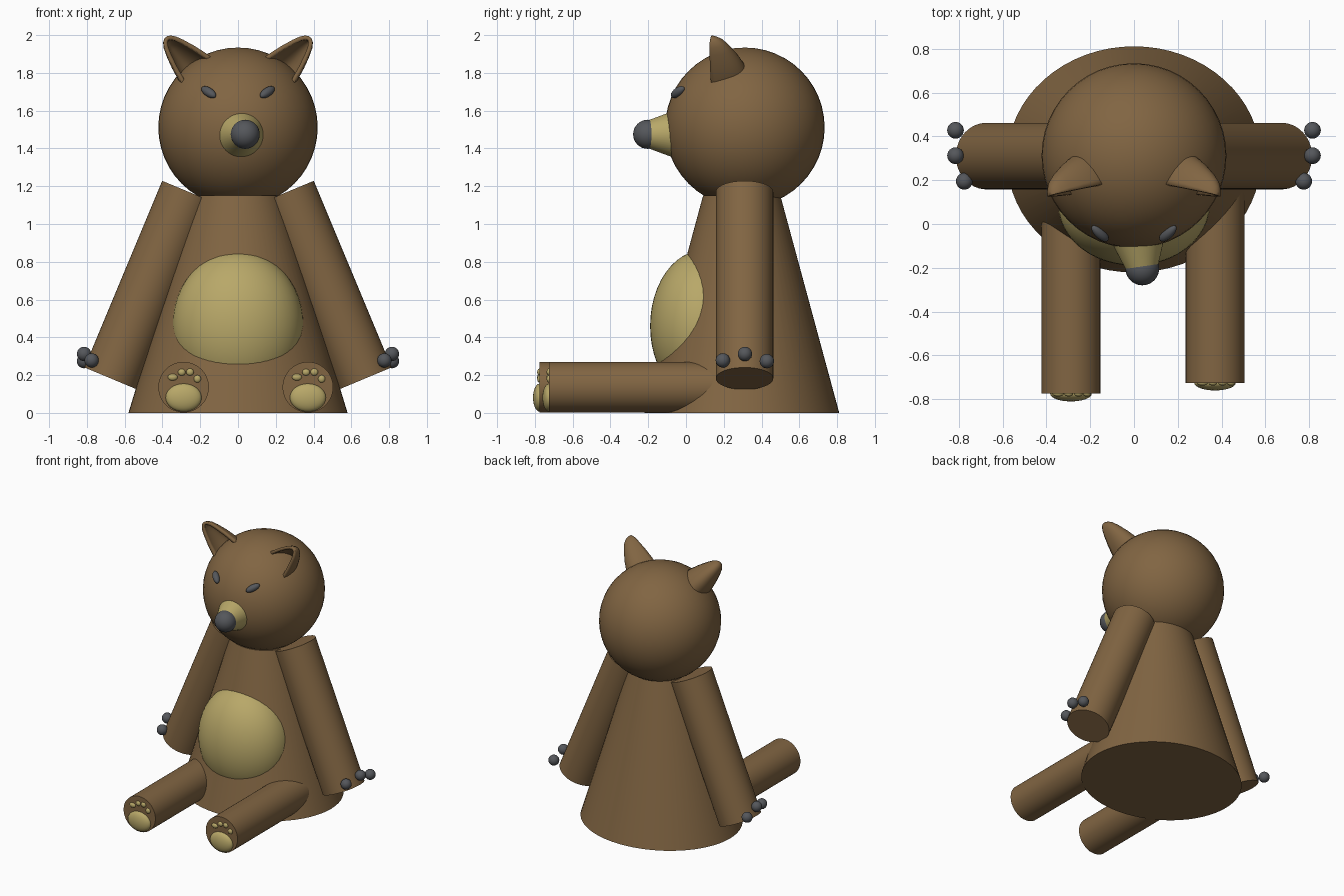
import bpy, bmesh, math
from mathutils import Vector, Matrix

if "Cube" in bpy.data.objects:
    bpy.data.objects.remove(bpy.data.objects["Cube"])


def material(name, rgb):
    m = bpy.data.materials.new(name)
    m.diffuse_color = (*rgb, 1)
    m.use_nodes = True
    m.node_tree.nodes["Principled BSDF"].inputs["Base Color"].default_value = m.diffuse_color
    return m


BROWN = material("brown", (0.22, 0.13, 0.055))
BEIGE = material("beige", (0.48, 0.39, 0.14))
DARK = material("dark_grey", (0.09, 0.095, 0.105))


def finish(name, bm, mat, mirror=False, shell=0):
    me = bpy.data.meshes.new(name)
    bm.to_mesh(me)
    bm.free()
    ob = bpy.data.objects.new(name, me)
    bpy.context.collection.objects.link(ob)
    me.materials.append(mat)
    if shell:
        s = ob.modifiers.new("shell", 'SOLIDIFY')
        s.thickness, s.offset = shell, -1
    if mirror:
        m = ob.modifiers.new("mirror", 'MIRROR')
        m.use_mirror_merge = False
    bpy.ops.object.select_all(action='DESELECT')
    ob.select_set(True)
    bpy.context.view_layer.objects.active = ob
    bpy.ops.object.shade_smooth_by_angle(angle=math.radians(35))
    return ob


def add_ball(bm, centre, radii, rot=Matrix(), seg=24):
    mat = Matrix.Translation(centre) @ rot @ Matrix.Diagonal((*radii, 1))
    bmesh.ops.create_uvsphere(bm, u_segments=seg, v_segments=seg // 2,
                              radius=1, matrix=mat)


def add_tube(bm, p0, p1, r0, r1, scale=(1, 1, 1), seg=48):
    p0, p1 = Vector(p0), Vector(p1)
    rot = (p1 - p0).to_track_quat('Z', 'Y').to_matrix().to_4x4()
    mat = Matrix.Translation((p0 + p1) / 2) @ rot @ Matrix.Diagonal((*scale, 1))
    bmesh.ops.create_cone(bm, cap_ends=True, segments=seg, radius1=r0,
                          radius2=r1, depth=(p1 - p0).length, matrix=mat)


def ball(name, mat, centre, radii, rot=Matrix(), seg=48, mirror=False):
    bm = bmesh.new()
    add_ball(bm, centre, radii, rot, seg)
    return finish(name, bm, mat, mirror)


def tube(name, mat, *args, mirror=False, **kw):
    bm = bmesh.new()
    add_tube(bm, *args, **kw)
    return finish(name, bm, mat, mirror)


# Body, belly patch and head
bm = bmesh.new()
bmesh.ops.create_cone(bm, cap_ends=True, segments=64, radius1=0.58, radius2=0.23,
                      depth=1.15, matrix=Matrix.Translation((0, 0.295, 0.575))
                      @ Matrix.Diagonal((1, 0.89, 1, 1)))
finish("body", bm, BROWN)
ball("belly", BEIGE, (0, 0.09, 0.46), (0.347, 0.28, 0.4))
ball("head", BROWN, (0, 0.312, 1.512), (0.422, 0.422, 0.422))

# Snout, nose and slanted eyes
tube("snout", BEIGE, (0.01, 0.0, 1.475), (0.037, -0.2, 1.475), 0.148, 0.074)
ball("nose", DARK, (0.038, -0.203, 1.475), (0.077, 0.077, 0.077), seg=32)
eye_rot = Vector((-0.6, 0.55, 0.4)).to_track_quat('Z', 'Y').to_matrix().to_4x4()
ball("eyes", DARK, (-0.155, -0.043, 1.698), (0.024, 0.024, 0.053), eye_rot, 24, True)

# Ears: hollow half-cones with a rounded tip, open to the front
base = Vector((-0.23, 0.155, 1.825))
axis = Vector((-0.155, -0.025, 0.165)).normalized()
wide = Vector((0.16, 0.05, 0.13))
wide = (wide - axis * wide.dot(axis)).normalized()
back = axis.cross(wide)
profile = [(-0.07, 0.112), (0, 0.104), (0.08, 0.084), (0.15, 0.061),
           (0.19, 0.044), (0.213, 0.027), (0.223, 0.012)]
N = 20
bm = bmesh.new()
rows = [[bm.verts.new(base + axis * t + wide * r * math.cos(math.pi * j / N)
                      + back * 1.6 * r * math.sin(math.pi * j / N))
         for j in range(N + 1)] for t, r in profile]
for a, b in zip(rows, rows[1:]):
    for j in range(N):
        bm.faces.new((a[j], a[j + 1], b[j + 1], b[j]))
tip = bm.verts.new(base + axis * 0.225)
for j in range(N):
    bm.faces.new((rows[-1][j], rows[-1][j + 1], tip))
finish("ears", bm, BROWN, mirror=True, shell=0.022)

# Arms with three round claws each
tube("arms", BROWN, (-0.673, 0.31, 0.182), (-0.261, 0.31, 1.17), 0.152, 0.152,
     mirror=True)
bm = bmesh.new()
for c in [(-0.775, 0.195, 0.278), (-0.815, 0.312, 0.312), (-0.815, 0.428, 0.274)]:
    add_ball(bm, c, (0.038, 0.038, 0.038))
finish("claws", bm, DARK, mirror=True)

# Legs with a sole pad and four toe pads each
toes = [(-0.058, 0.189, 0.026, 0.018), (-0.01, 0.215, 0.02, 0.018),
        (0.034, 0.216, 0.02, 0.019), (0.073, 0.18, 0.019, 0.02)]
for side, x, y in [("left", -0.288, -0.775), ("right", 0.37, -0.725)]:
    tube(side + "_leg", BROWN, (x, 0.27, 0.136), (x, y, 0.136), 0.134, 0.134)
    bm = bmesh.new()
    add_ball(bm, (x, y, 0.081), (0.095, 0.035, 0.074), seg=32)
    for dx, z, rx, rz in toes:
        add_ball(bm, (x + dx, y, z), (rx, 0.013, rz), seg=16)
    finish(side + "_paw_pads", bm, BEIGE)
